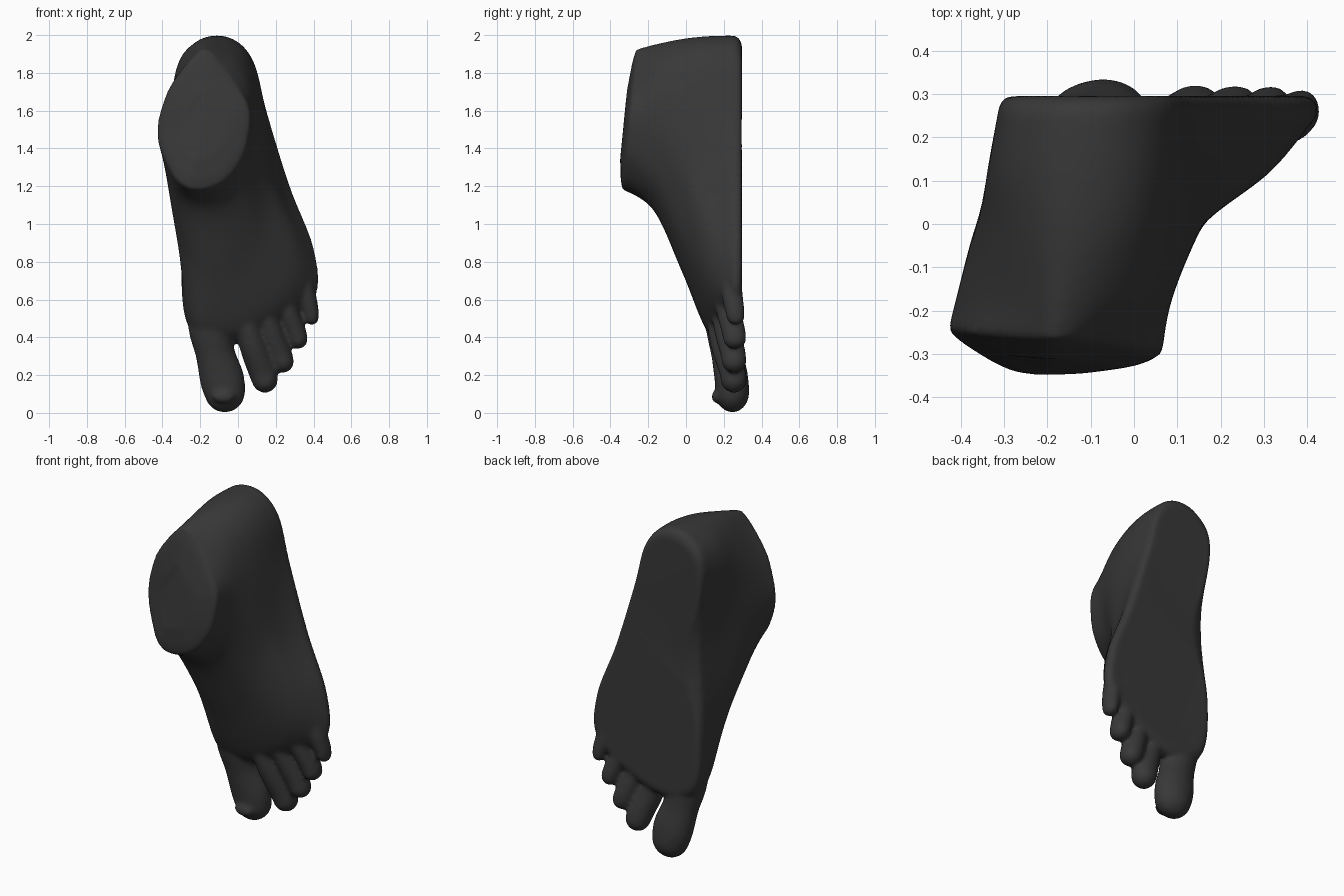
import bpy, bmesh
from math import exp
from mathutils import Vector, Matrix


def catmull(p0, p1, p2, p3, t):
    return 0.5 * (2 * p1 + (p2 - p0) * t + (2 * p0 - 5 * p1 + 4 * p2 - p3) * t * t
                  + (3 * p1 - p0 - 3 * p2 + p3) * t ** 3)


def spline(pts, steps, closed=False):
    n = len(pts)
    pick = (lambda i: pts[i % n]) if closed else (lambda i: pts[max(0, min(n - 1, i))])
    out = [catmull(pick(i - 1), pick(i), pick(i + 1), pick(i + 2), s / steps)
           for i in range(n if closed else n - 1) for s in range(steps)]
    return out if closed else out + [pts[-1]]


# outlines (x, z) from the sole up to the ankle cut, clockwise from the heel
SOLE = [(-.21, 1.97), (-.05, 1.988), (.075, 1.87), (.15, 1.6), (.275, 1.2), (.405, .86), (.405, .6),
        (.18, .43), (-.08, .36), (-.265, .46), (-.30, .8), (-.265, 1.3), (-.315, 1.8)]
LOW = [(-.22, 1.965), (-.05, 1.985), (.075, 1.87), (.145, 1.6), (.215, 1.22), (.31, .9), (.28, .67),
       (.1, .49), (-.1, .42), (-.24, .48), (-.305, .8), (-.315, 1.3), (-.335, 1.78)]
MID = [(-.22, 1.95), (-.07, 1.97), (.05, 1.87), (.12, 1.65), (.15, 1.35), (.14, 1.1), (.10, .92),
       (0, .8), (-.1, .75), (-.2, .77), (-.33, .98), (-.37, 1.35), (-.345, 1.74)]
HIGH = [(-.22, 1.92), (-.12, 1.94), (.0, 1.85), (.075, 1.68), (.088, 1.5), (.06, 1.3), (.01, 1.18),
        (-.07, 1.1), (-.14, 1.075), (-.24, 1.08), (-.345, 1.17), (-.41, 1.44), (-.365, 1.7)]
CUT = [(-.22, 1.9), (-.15, 1.915), (-.08, 1.83), (.02, 1.69), (.065, 1.58), (.04, 1.4), (-.02, 1.29),
       (-.09, 1.22), (-.2, 1.185), (-.28, 1.2), (-.35, 1.27), (-.43, 1.48), (-.365, 1.72)]

# toes: (x, y, z, half width, half thickness) from base to tip
TOES = [
    [(-.16, .18, .62, .115, .09), (-.147, .197, .46, .118, .093), (-.122, .217, .32, .105, .085),
     (-.085, .24, .18, .118, .09), (-.07, .246, .11, .108, .09)],
    [(.0, .165, .64, .06, .08), (.07, .203, .38, .07, .078),
     (.125, .243, .23, .074, .07), (.142, .253, .176, .07, .07)],
    [(.10, .18, .68, .055, .075), (.165, .215, .46, .062, .072),
     (.218, .248, .32, .064, .068), (.237, .255, .272, .06, .066)],
    [(.20, .2, .75, .055, .072), (.26, .225, .55, .056, .068),
     (.305, .252, .43, .056, .064), (.318, .258, .39, .052, .062)],
    [(.32, .235, .82, .05, .055), (.36, .243, .64, .05, .057),
     (.383, .258, .545, .045, .053), (.391, .263, .503, .038, .048)],
]

bm = bmesh.new()


def blob(loc, size):
    m = Matrix.Translation(loc) @ Matrix.Diagonal((*size, 1))
    bmesh.ops.create_uvsphere(bm, u_segments=20, v_segments=12, radius=1, matrix=m)


# main foot volume lofted from sole to ankle
levels = [spline([Vector((x, y, z)) for x, z in outline], 6, True)
          for y, outline in ((.255, SOLE), (.12, LOW), (-.02, MID), (-.17, HIGH))]
levels.append(spline([Vector((x, -.305 + (z - 1.5) * .1 + max(0, -.3 - x) * .45, z))
                      for x, z in CUT], 6, True))
columns = [spline(list(c), 8) for c in zip(*levels)]
for c in columns:
    # rounded sole edge, softer along the inner arch
    edge, mid = c[0].copy(), Vector((0.02, 0, 1.2))
    arch = exp(-((edge.z - 1.2) / .28) ** 2) if edge.x < -.1 else 0
    for k, y, a in ((.985, .28, .025), (.945, .296, .06)):
        p = mid + (edge - mid) * k
        p.x += a * arch
        p.y = y - .012 * arch
        c.insert(0, p)
    # softly domed ankle cap
    rim, top = c[-1].copy(), Vector((-.18, -.335, 1.5))
    for k, y in ((.85, -.012), (.5, -.018)):
        p = top + (rim - top) * k
        p.y = rim.y * k + top.y * (1 - k) + y * .7
        c.append(p)
grid = [[bm.verts.new(p) for p in c] for c in columns]
n = len(grid)
for i in range(n):
    a, b = grid[i], grid[(i + 1) % n]
    for j in range(len(a) - 1):
        bm.faces.new((a[j], a[j + 1], b[j + 1], b[j]))
bm.faces.new([c[0] for c in grid])
bm.faces.new([c[-1] for c in grid])
bmesh.ops.recalc_face_normals(bm, faces=bm.faces[:])

# toes as chains of overlapping ellipsoids
for toe in TOES:
    for p in spline([Vector(q) for q in toe], 8):
        blob((p[0], p[1], p[2]), (p[3], p[4], p[3]))
# big toe nail edge
blob((-.075, .165, .085), (.06, .03, .035))

me = bpy.data.meshes.new("foot")
bm.to_mesh(me)
bm.free()
foot = bpy.data.objects.new("foot", me)
bpy.context.collection.objects.link(foot)

# fuse the volumes and soften the joins
rm = foot.modifiers.new("fuse", 'REMESH')
rm.mode = 'VOXEL'
rm.voxel_size = .012
rm.use_smooth_shade = True
sm = foot.modifiers.new("soften", 'SMOOTH')
sm.factor = .5
sm.iterations = 8

mat = bpy.data.materials.new("dark_grey")
mat.diffuse_color = (.04, .04, .04, 1)
me.materials.append(mat)
